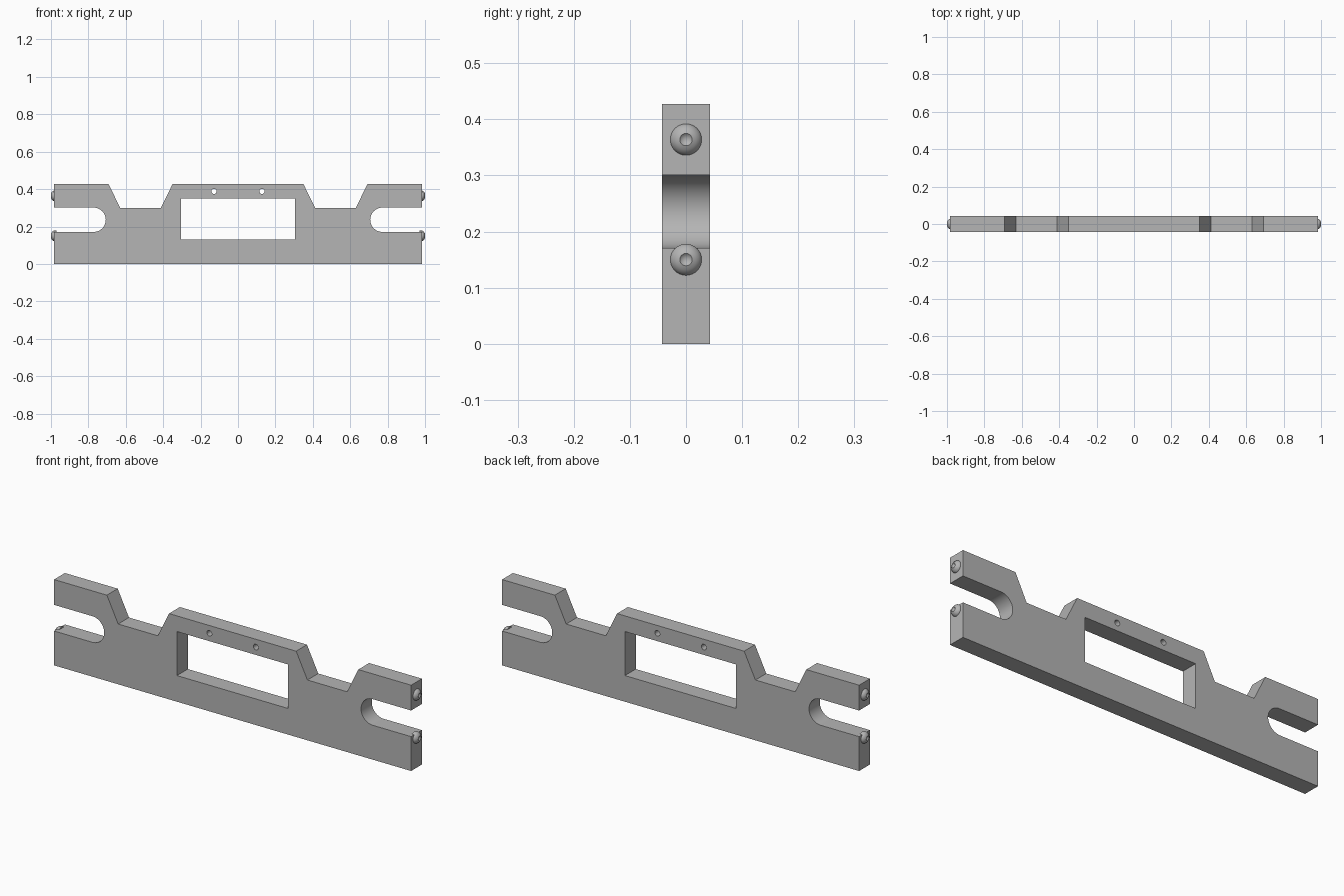
import bpy, bmesh, math
from mathutils import Matrix

cube = bpy.data.objects.get("Cube")
if cube:
    bpy.data.objects.remove(cube, do_unlink=True)

HALF_LENGTH, HALF_DEPTH, HEIGHT = 0.983, 0.0425, 0.427
SLOT_X, SLOT_Z, SLOT_R = 0.772, 0.236, 0.065

grey = bpy.data.materials.new("plain_grey")
grey.use_nodes = True
colour = (0.46, 0.46, 0.46, 1)
grey.diffuse_color = colour
grey.node_tree.nodes["Principled BSDF"].inputs["Base Color"].default_value = colour


def circle(cx, cz, r, n):
    return [(cx + r * math.cos(2 * math.pi * i / n), cz + r * math.sin(2 * math.pi * i / n))
            for i in range(n)]


def smooth(obj):
    bpy.ops.object.select_all(action='DESELECT')
    obj.select_set(True)
    bpy.context.view_layer.objects.active = obj
    bpy.ops.object.shade_smooth_by_angle(angle=math.radians(30))


def plate(name, loops):
    """Flat outline with openings, extruded through the depth and stood upright."""
    curve = bpy.data.curves.new(name + "_outline", 'CURVE')
    curve.dimensions, curve.fill_mode, curve.extrude = '2D', 'BOTH', HALF_DEPTH
    for loop in loops:
        spline = curve.splines.new('POLY')
        spline.points.add(len(loop) - 1)
        for point, (x, z) in zip(spline.points, loop):
            point.co = (x, z, 0, 1)
        spline.use_cyclic_u = True
    helper = bpy.data.objects.new(name + "_outline", curve)
    bpy.context.collection.objects.link(helper)
    graph = bpy.context.evaluated_depsgraph_get()
    mesh = bpy.data.meshes.new_from_object(helper.evaluated_get(graph))
    bpy.data.objects.remove(helper, do_unlink=True)
    bm = bmesh.new()
    bm.from_mesh(mesh)
    bmesh.ops.transform(bm, matrix=Matrix.Rotation(math.pi / 2, 4, 'X'), verts=bm.verts)
    bmesh.ops.remove_doubles(bm, verts=bm.verts, dist=1e-5)
    bmesh.ops.recalc_face_normals(bm, faces=bm.faces)
    bm.to_mesh(mesh)
    bm.free()
    mesh.materials.clear()
    mesh.materials.append(grey)
    obj = bpy.data.objects.new(name, mesh)
    bpy.context.collection.objects.link(obj)
    smooth(obj)


# Right half of the outline: lower arm, round-ended slot, upper arm, notch
slot_end = [(SLOT_X - SLOT_R * math.sin(a), SLOT_Z - SLOT_R * math.cos(a))
            for a in (math.pi * i / 24 for i in range(25))]
half = ([(HALF_LENGTH, 0), (HALF_LENGTH, SLOT_Z - SLOT_R)] + slot_end +
        [(HALF_LENGTH, SLOT_Z + SLOT_R), (HALF_LENGTH, HEIGHT),
         (0.692, HEIGHT), (0.63, 0.3), (0.412, 0.3), (0.35, HEIGHT)])
outline = half + [(-x, z) for x, z in reversed(half)]
window = [(-0.306, 0.13), (0.306, 0.13), (0.306, 0.349), (-0.306, 0.349)]
pin_holes = [circle(x, 0.388, 0.014, 16) for x in (-0.128, 0.128)]
plate("body_plate", [outline, window] + pin_holes)


def end_stud(name, side, z):
    """Domed stud with a dimple, lathed about the x axis."""
    profile = [(-0.012, 0.028), (0, 0.028), (0.004, 0.027), (0.009, 0.0235),
               (0.014, 0.018), (0.017, 0.011), (0.006, 0)]
    n = 32
    bm = bmesh.new()
    rings = [[bm.verts.new((x, y, w)) for y, w in circle(0, 0, r, n)] for x, r in profile[:-1]]
    tip = bm.verts.new((profile[-1][0], 0, 0))
    for a, b in zip(rings, rings[1:]):
        for i in range(n):
            bm.faces.new((a[i], a[i - 1], b[i - 1], b[i]))
    for i in range(n):
        bm.faces.new((rings[-1][i], rings[-1][i - 1], tip))
    bm.faces.new(rings[0])
    bmesh.ops.transform(bm, matrix=Matrix.Diagonal((side, 1, 1, 1)), verts=bm.verts)
    bmesh.ops.recalc_face_normals(bm, faces=bm.faces)
    mesh = bpy.data.meshes.new(name)
    bm.to_mesh(mesh)
    bm.free()
    mesh.materials.append(grey)
    obj = bpy.data.objects.new(name, mesh)
    obj.location = (side * HALF_LENGTH, 0, z)
    bpy.context.collection.objects.link(obj)
    smooth(obj)


# Studs on both end faces
for side, label in ((1, "left"), (-1, "right")):
    end_stud(label + "_lower_stud", side, 0.15)
    end_stud(label + "_upper_stud", side, 0.364)
